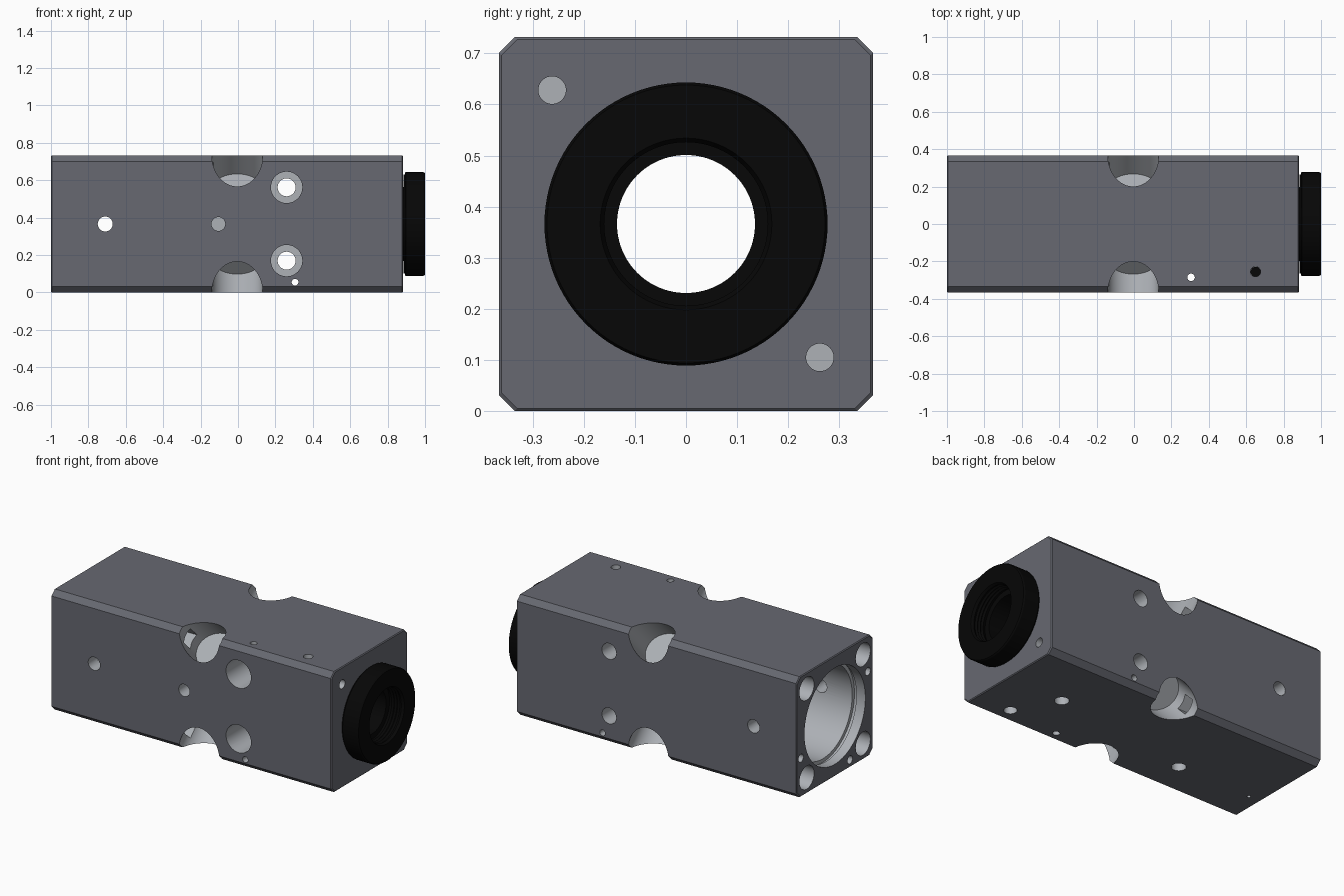
import bpy, bmesh, math
from mathutils import Matrix, Vector

if "Cube" in bpy.data.objects:
    bpy.data.objects.remove(bpy.data.objects["Cube"])

C = 0.366  # height of the long axis


def material(name, color):
    m = bpy.data.materials.new(name)
    m.diffuse_color = (*color, 1)
    m.use_nodes = True
    m.node_tree.nodes["Principled BSDF"].inputs["Base Color"].default_value = m.diffuse_color
    return m


slate = material("slate_finish", (0.135, 0.14, 0.165))
metal = material("bare_metal", (0.42, 0.44, 0.47))
black = material("black", (0.002, 0.002, 0.002))


def finish(bm, name, mat=None):
    bmesh.ops.remove_doubles(bm, verts=bm.verts, dist=1e-5)
    bmesh.ops.recalc_face_normals(bm, faces=bm.faces)
    me = bpy.data.meshes.new(name)
    bm.to_mesh(me)
    bm.free()
    me.materials.append(mat or metal)
    ob = bpy.data.objects.new(name, me)
    bpy.context.collection.objects.link(ob)
    return ob


def lathe(name, profile, closed=False, n=96, mat=None):
    """Revolve (x, radius) points around the long axis."""
    bm = bmesh.new()
    rings = []
    for x, r in profile:
        if r == 0:
            rings.append([bm.verts.new((x, 0, C))] * n)
        else:
            rings.append([bm.verts.new((x, r * math.cos(2 * math.pi * i / n),
                                        C + r * math.sin(2 * math.pi * i / n))) for i in range(n)])
    pairs = list(zip(rings, rings[1:]))
    if closed:
        pairs.append((rings[-1], rings[0]))
    for a, b in pairs:
        for i in range(n):
            j = (i + 1) % n
            quad = list(dict.fromkeys((a[i], a[j], b[j], b[i])))
            bm.faces.new(quad)
    return finish(bm, name, mat)


def rod(name, p0, p1, r, squash=1.0, n=40, mat=None):
    """Cylinder from p0 to p1; squash narrows it across x."""
    p0, p1 = Vector(p0), Vector(p1)
    d = p1 - p0
    m = (Matrix.Translation((p0 + p1) / 2) @ d.to_track_quat('Z', 'Y').to_matrix().to_4x4()
         @ Matrix.Diagonal((1, squash, 1, 1)))
    bm = bmesh.new()
    bmesh.ops.create_cone(bm, cap_ends=True, segments=n, radius1=r, radius2=r,
                          depth=d.length, matrix=m)
    return finish(bm, name, mat)


def cut(body, cutter):
    mod = body.modifiers.new("cut", 'BOOLEAN')
    mod.operation, mod.solver, mod.object = 'DIFFERENCE', 'EXACT', cutter
    mod.material_mode = 'TRANSFER'  # cut surfaces stay bare metal
    bpy.context.view_layer.objects.active = body
    bpy.ops.object.modifier_apply(modifier=mod.name)
    bpy.data.objects.remove(cutter)


def smooth(ob):
    bpy.ops.object.select_all(action='DESELECT')
    ob.select_set(True)
    bpy.context.view_layer.objects.active = ob
    bpy.ops.object.shade_smooth_by_angle(angle=math.radians(30))


# Block: chamfered square section with a fine bevel at both ends
bm = bmesh.new()
sections = []
for x, h in ((-1, 0.361), (-0.995, 0.366), (0.878, 0.366), (0.883, 0.361)):
    k = h - 0.031
    pts = [(k, -h), (h, -k), (h, k), (k, h), (-k, h), (-h, k), (-h, -k), (-k, -h)]
    sections.append([bm.verts.new((x, y, C + z)) for y, z in pts])
for a, b in zip(sections, sections[1:]):
    for i in range(8):
        bm.faces.new((a[i], a[(i + 1) % 8], b[(i + 1) % 8], b[i]))
bm.faces.new(sections[0])
bm.faces.new(sections[-1])
block = finish(bm, "housing_block", slate)

# Stepped central bore with a ring groove near the open end
cut(block, lathe("bore", [(-1.1, 0), (-1.1, 0.292), (-0.94, 0.292), (-0.94, 0.302), (-0.92, 0.302),
                          (-0.92, 0.28), (-0.3, 0.28), (-0.3, 0.14), (0.7, 0.14), (0.7, 0.2),
                          (1.1, 0.2), (1.1, 0)]))

# Diagonal pockets on the four long edges, and corner screw channels
for sy in (-1, 1):
    for sz in (-1, 1):
        a, b = 0.262 / math.sqrt(2), 0.5
        cut(block, rod("pocket", (-0.004, sy * a, C + sz * a), (-0.004, sy * b, C + sz * b),
                       0.136, 0.86, 64))
        y, z = sy * 0.27, C + sz * 0.27
        cut(block, rod("channel", (-0.9, y, z), (-0.22, y, z), 0.05))
        cut(block, rod("square_window", (-0.24, y, z), (0, y, z), 0.062, n=4))
        cut(block, rod("counterbore", (-1.1, y, z), (-0.85, y, z), 0.07))

# Cross holes running front to back
for x, z, r in ((-0.71, C, 0.04), (0.26, C + 0.196, 0.048), (0.26, C - 0.196, 0.048),
                (0.305, 0.055, 0.018)):
    cut(block, rod("cross_hole", (x, -0.5, z), (x, 0.5, z), r))
for s in (-1, 1):
    cut(block, rod("front_counterbore", (0.26, -0.5, C + s * 0.196),
                   (0.26, -0.14, C + s * 0.196), 0.084))
cut(block, rod("front_blind_hole", (-0.105, -0.5, C), (-0.105, -0.2, C), 0.037))

# Vertical holes: through, top blind and underside blind
for x, y, z0, z1, r in ((0.305, -0.285, -0.2, 1, 0.02), (0.65, -0.255, 0.5, 1, 0.027),
                        (0.65, -0.255, -0.2, 0.2, 0.036), (0.505, 0, -0.2, 0.3, 0.04),
                        (-0.43, -0.14, -0.2, 0.25, 0.04), (-0.92, -0.14, -0.2, 0.04, 0.01)):
    cut(block, rod("vertical_hole", (x, y, z0), (x, y, z1), r))

# Small blind holes in both end faces
for x0, x1, y, z, r in ((0.78, 1, -0.262, 0.628, 0.027), (0.78, 1, 0.262, 0.105, 0.027),
                        (-1.1, -0.85, -0.316, 0.516, 0.024), (-1.1, -0.85, 0.326, 0.235, 0.024),
                        (-1.1, -0.85, -0.145, 0.045, 0.024)):
    cut(block, rod("end_hole", (x0, y, z), (x1, y, z), r))
smooth(block)

# Black ring with rounded rim and a recessed inner lip
profile = [(0.7, 0.135), (0.7, 0.199), (0.884, 0.199), (0.884, 0.265), (0.892, 0.265),
           (0.892, 0.273), (0.897, 0.277), (0.992, 0.277), (1.0, 0.272), (1.0, 0.168), (0.985, 0.16)]
for i in range(3):
    x = 0.97 - i * 0.02
    profile += [(x, 0.168), (x - 0.01, 0.16)]
profile += [(0.9, 0.168), (0.9, 0.135)]
smooth(lathe("end_ring", profile, closed=True, mat=black))

# Dark set screw sunk in the top hole
smooth(rod("set_screw", (0.65, -0.255, 0.52), (0.65, -0.255, 0.6), 0.0265, mat=black))
